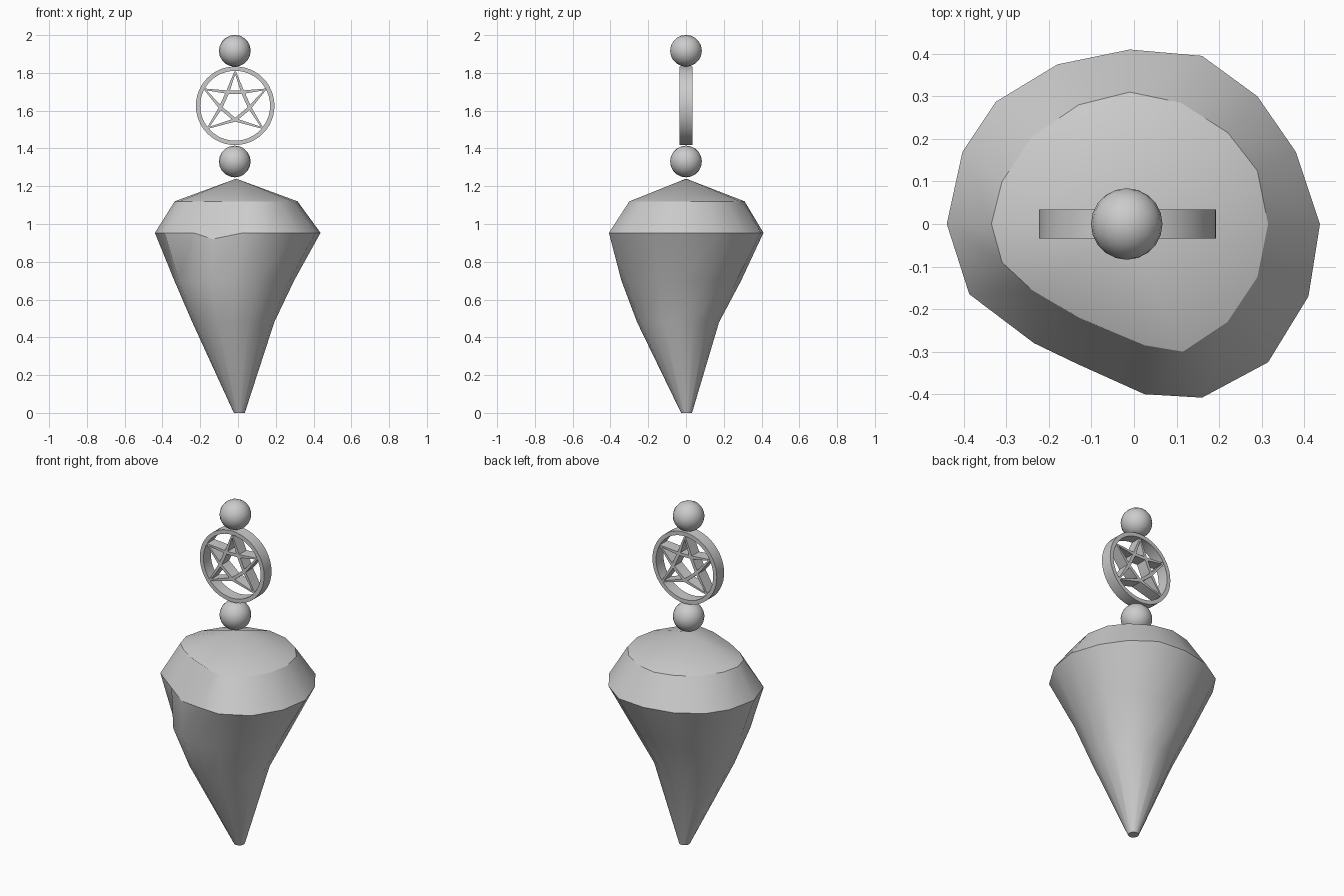
import bpy, bmesh, math

if "Cube" in bpy.data.objects:
    bpy.data.objects.remove(bpy.data.objects["Cube"])

CX, CZ = -0.015, 1.626   # centre of the medallion
HALF = 0.034             # half thickness of the medallion


def finish(name, bm, angle=30):
    bmesh.ops.recalc_face_normals(bm, faces=bm.faces[:])
    me = bpy.data.meshes.new(name)
    bm.to_mesh(me)
    bm.free()
    ob = bpy.data.objects.new(name, me)
    bpy.context.collection.objects.link(ob)
    bpy.ops.object.select_all(action='DESELECT')
    ob.select_set(True)
    bpy.context.view_layer.objects.active = ob
    bpy.ops.object.shade_smooth_by_angle(angle=math.radians(angle))
    return ob


def bridge(bm, a, b):
    n = len(a)
    for i in range(n):
        j = (i + 1) % n
        bm.faces.new((a[i], a[j], b[j], b[i]))


def circle(cx, cy, r, n=16):
    # clockwise from the back, matching the hand-cut outlines
    return [(cx + r * math.sin(2 * math.pi * i / n),
             cy + r * math.cos(2 * math.pi * i / n)) for i in range(n)]


# Rough-cut crystal: irregular crown and girdle, tapering to a small tip
crown = [(-.01, .31), (.11, .285), (.22, .215), (.29, .125), (.315, 0), (.29, -.125),
         (.22, -.23), (.115, -.30), (.025, -.285), (-.13, -.22), (-.24, -.155),
         (-.31, -.09), (-.335, 0), (-.31, .10), (-.24, .205), (-.13, .28)]
girdle = [(-.01, .41), (.16, .395), (.29, .30), (.38, .17), (.437, 0), (.41, -.17),
          (.315, -.325), (.16, -.408), (.025, -.40), (-.135, -.328), (-.235, -.28),
          (-.387, -.165), (-.44, 0), (-.403, .17), (-.325, .287), (-.18, .375)]
levels = [(1.12, crown), (0.953, girdle), (0.70, circle(-.02, -.025, .317)),
          (0.48, circle(-.025, -.042, .217)), (0, circle(.007, .003, .029))]
bm = bmesh.new()
rings = [[bm.verts.new((x, y, z)) for x, y in pts] for z, pts in levels]
rings[1][9].co.z = 0.92
apex = bm.verts.new((-.01, 0, 1.24))
for i in range(16):
    bm.faces.new((rings[0][i], rings[0][(i + 1) % 16], apex))
for a, b in zip(rings, rings[1:]):
    bridge(bm, a, b)
bm.faces.new(rings[-1])
finish("crystal", bm)

# Beads above and below the medallion, poles facing front and back
for name, z in (("lower_bead", 1.331), ("upper_bead", 1.917)):
    bm = bmesh.new()
    bmesh.ops.create_uvsphere(bm, u_segments=20, v_segments=10, radius=0.084)
    for v in bm.verts:
        x, y, h = v.co
        v.co = (x - 0.017, h, y + z)
    finish(name, bm, 40)

# Medallion ring
bm = bmesh.new()
loops = []
for r, y in ((.208, -HALF), (.208, HALF), (.185, HALF), (.185, -HALF)):
    loops.append([bm.verts.new((CX + p, y, CZ + q)) for p, q in circle(0, 0, r, 48)])
for k in range(4):
    bridge(bm, loops[k], loops[(k + 1) % 4])
finish("medallion_ring", bm)


# Five-pointed star from bent bars that thin out toward the points
def star_bar(bm, pts):
    sections = []
    for i, (x, z) in enumerate(pts):
        x0, z0 = pts[max(i - 1, 0)]
        x1, z1 = pts[min(i + 1, len(pts) - 1)]
        d = math.hypot(x1 - x0, z1 - z0)
        w = 0.004 if i in (0, len(pts) - 1) else 0.009
        nx, nz = -(z1 - z0) / d * w, (x1 - x0) / d * w
        sections.append([bm.verts.new((CX + x + s * nx, y, CZ + z + s * nz))
                         for s, y in ((1, -HALF), (1, HALF), (-1, HALF), (-1, -HALF))])
    for a, b in zip(sections, sections[1:]):
        bridge(bm, a, b)
    bm.faces.new(sections[0])
    bm.faces.new(sections[-1])


def flip(p):
    return (-p[0], p[1])


top, side, foot = (0, .181), (-.161, .087), (-.145, -.118)
shoulder, hip, base = (-.04, .072), (-.077, -.01), (0, -.075)
bm = bmesh.new()
for bar in ([top, shoulder, hip, foot], [side, hip, base, flip(foot)]):
    star_bar(bm, bar)
    star_bar(bm, [flip(p) for p in bar])
star_bar(bm, [side, shoulder, flip(shoulder), flip(side)])
finish("medallion_star", bm)
